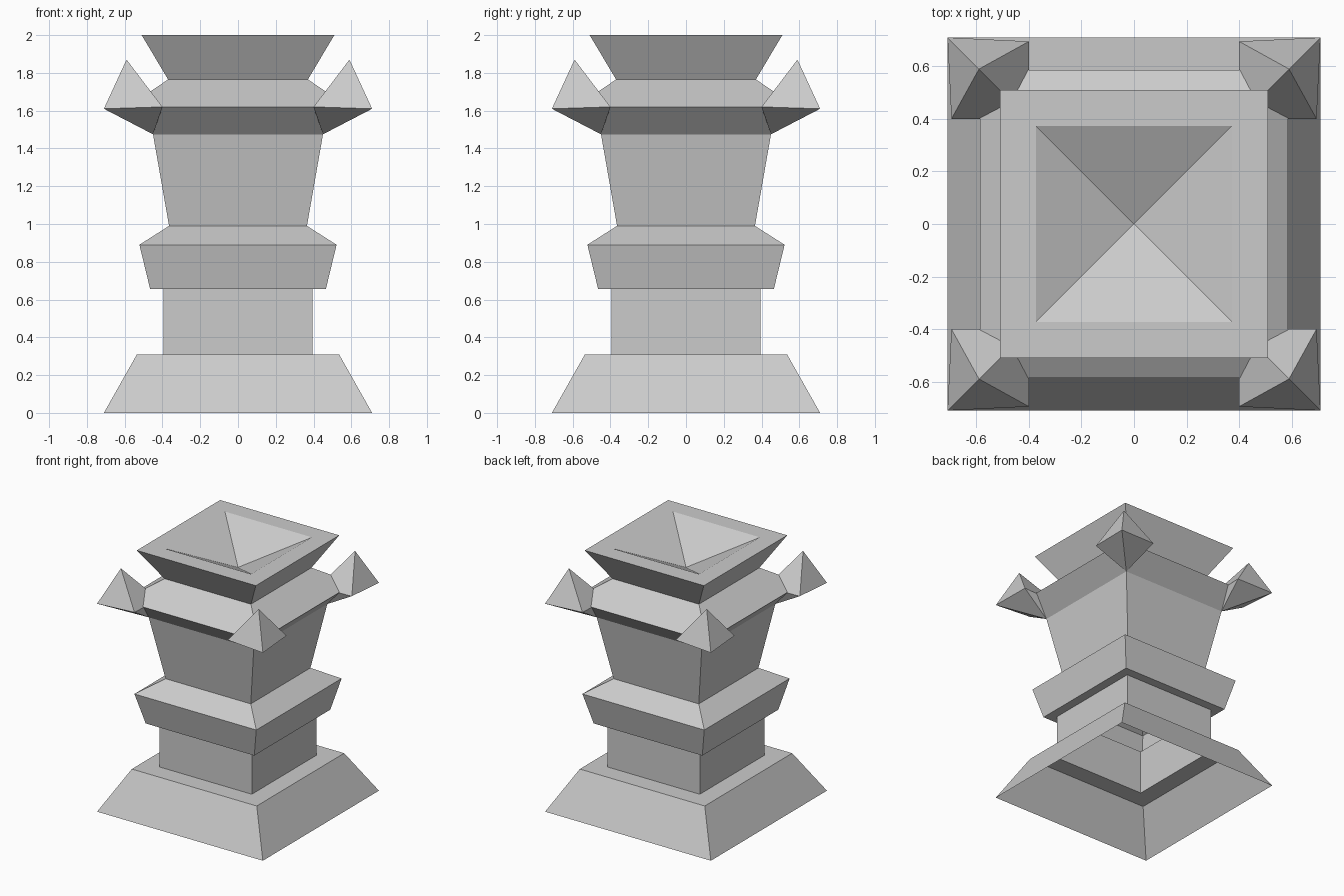
import bpy

if "Cube" in bpy.data.objects:
    bpy.data.objects.remove(bpy.data.objects["Cube"])

SQUARE = [(-1, -1), (1, -1), (1, 1), (-1, 1)]


def make_object(name, verts, faces):
    mesh = bpy.data.meshes.new(name)
    mesh.from_pydata(verts, [], faces)
    mesh.update()
    obj = bpy.data.objects.new(name, mesh)
    bpy.context.collection.objects.link(obj)
    return obj


def square_shell(name, profile, apex=None):
    """Square rings (half width, height) joined bottom to top; optional closing apex."""
    verts = [(sx * w, sy * w, z) for w, z in profile for sx, sy in SQUARE]
    faces = []
    for r in range(len(profile) - 1):
        for i in range(4):
            a, b = r * 4 + i, r * 4 + (i + 1) % 4
            faces.append((a, b, b + 4, a + 4))
    if apex is not None:
        top = len(verts) - 4
        verts.append((0, 0, apex))
        faces += [(top + i, top + (i + 1) % 4, len(verts) - 1) for i in range(4)]
    return make_object(name, verts, faces)


# Hollow base with flat ledge, open underneath
square_shell("base", [(0.71, 0), (0.535, 0.31), (0.395, 0.31)])

# Plain shaft and the collar above it
square_shell("shaft", [(0.395, 0.31), (0.395, 0.655)])
square_shell("collar", [(0.395, 0.655), (0.465, 0.655), (0.522, 0.89), (0.365, 0.99)])

# Flared upper body and cornice
square_shell("upper_body", [(0.365, 0.99), (0.45, 1.475)])
square_shell("cornice", [(0.45, 1.475), (0.587, 1.62), (0.37, 1.765)])

# Crown with a sunken pyramid in its top
square_shell("crown", [(0.37, 1.765), (0.51, 2.0), (0.373, 2.0)], apex=1.81)

# Corner horns: a peak above and a point below a four-sided waist
for n, (sx, sy) in enumerate(SQUARE):
    pts = [(0.71, 0.71, 1.61), (0.40, 0.695, 1.62), (0.40, 0.40, 1.61),
           (0.695, 0.40, 1.62), (0.59, 0.59, 1.87), (0.45, 0.45, 1.475)]
    verts = [(sx * x, sy * y, z) for x, y, z in pts]
    faces = []
    for i in range(4):
        j = (i + 1) % 4
        faces += [(i, j, 4), (j, i, 5)]
    if sx * sy < 0:
        faces = [f[::-1] for f in faces]
    make_object(f"corner_horn_{n + 1}", verts, faces)
